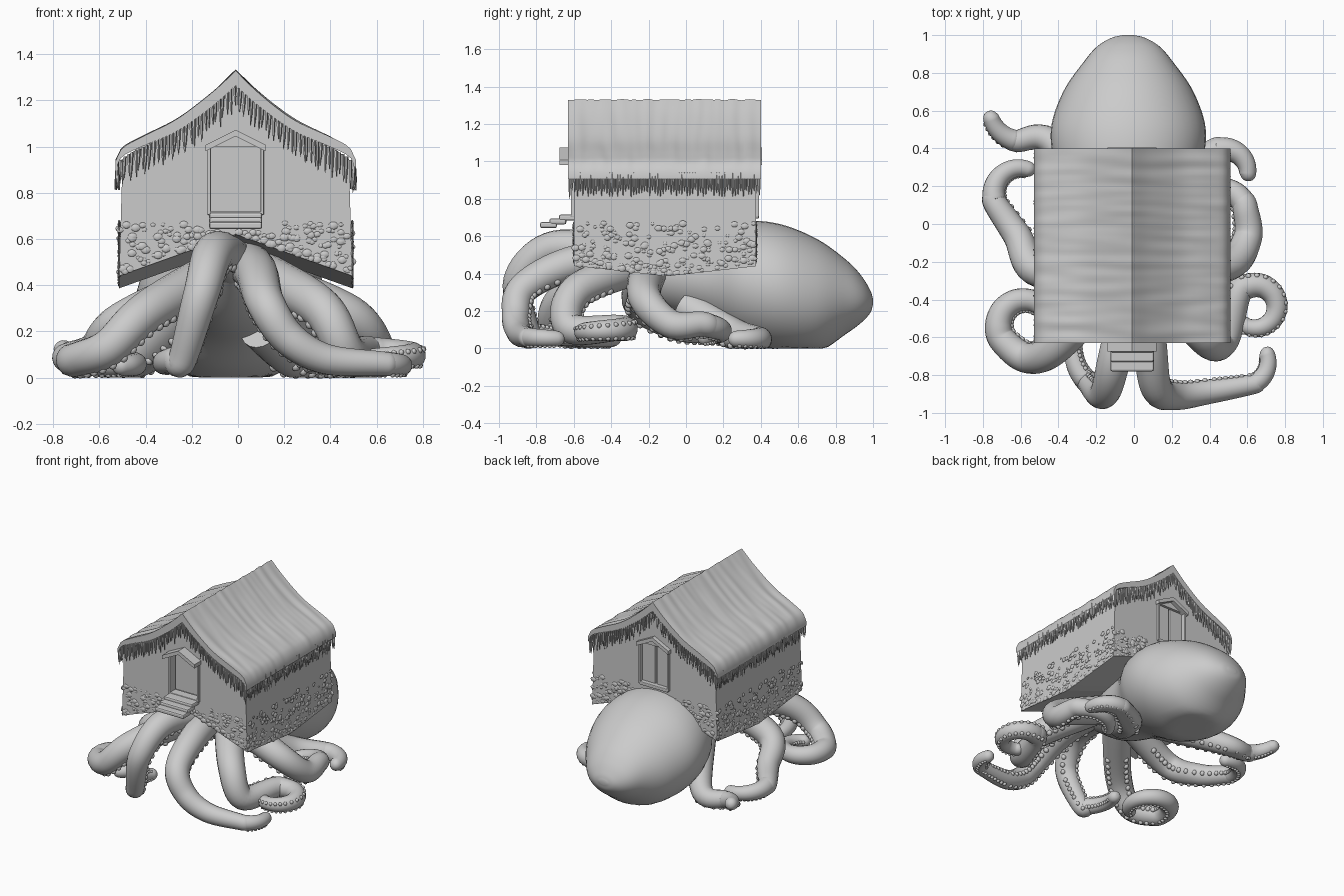
import bpy
import math
import random
from mathutils import Vector, Matrix, noise

random.seed(4)
if "Cube" in bpy.data.objects:
    bpy.data.objects.remove(bpy.data.objects["Cube"])

CLAY = (0.6, 0.6, 0.6, 1)
mat = bpy.data.materials.new("clay grey")
mat.use_nodes = True
mat.diffuse_color = CLAY
mat.node_tree.nodes["Principled BSDF"].inputs["Base Color"].default_value = CLAY


def add_mesh(name, verts, faces, angle):
    me = bpy.data.meshes.new(name)
    me.from_pydata(verts, [], faces)
    me.materials.append(mat)
    if angle:
        me.shade_smooth()
        me.set_sharp_from_angle(angle=math.radians(angle))
    ob = bpy.data.objects.new(name, me)
    bpy.context.collection.objects.link(ob)
    return ob


def loft(name, rings, angle=40):
    """Skin closed rings of equal size and cap both ends; angle 0 leaves it flat."""
    n = len(rings[0])
    verts = [v for ring in rings for v in ring]
    faces = [tuple(range(n))[::-1], tuple(range(len(verts) - n, len(verts)))]
    for i in range(len(rings) - 1):
        for j in range(n):
            k = (j + 1) % n
            faces.append((i * n + j, i * n + k, i * n + n + k, i * n + n + j))
    return add_mesh(name, verts, faces, angle)


def prism(name, outline, front, back):
    return loft(name, [[(x, y, z) for x, z in outline] for y in (back, front)], 0)


def box(name, x0, x1, front, back, z0, z1, bevel=0.005):
    ob = prism(name, [(x0, z0), (x1, z0), (x1, z1), (x0, z1)], front, back)
    if bevel:
        mod = ob.modifiers.new("bevel", "BEVEL")
        mod.width, mod.segments = bevel, 2
    return ob


def scatter(name, template, matrices):
    """Join many transformed copies of one small shape."""
    verts, faces = [], []
    for m in matrices:
        base = len(verts)
        verts += [m @ v for v in template[0]]
        faces += [tuple(base + i for i in f) for f in template[1]]
    add_mesh(name, verts, faces, 60)


def circle(count):
    turns = [2 * math.pi * k / count for k in range(count)]
    return [(math.cos(a), math.sin(a)) for a in turns]


def solid_of_rings(profile, seg):
    """Small turned shape from (radius, height) pairs, listed top down."""
    verts = [Vector((r * c, r * s, z)) for r, z in profile for c, s in circle(seg)]
    faces = [tuple(range(seg)), tuple(range(len(verts) - seg, len(verts)))[::-1]]
    for a in range(0, len(verts) - seg, seg):
        for s in range(seg):
            t = (s + 1) % seg
            faces.append((a + s, a + seg + s, a + seg + t, a + t))
    return verts, faces


def spline(pts, steps):
    """Catmull-Rom curve through points of any dimension."""
    p = [Vector(q) for q in pts]
    p = [2 * p[0] - p[1]] + p + [2 * p[-1] - p[-2]]
    out = []
    for i in range(1, len(p) - 2):
        a, b, c, d = p[i - 1:i + 3]
        for k in range(steps):
            t = k / steps
            out.append(b + t * ((c - a) + t * ((2 * a - 5 * b + 4 * c - d) + t * (3 * b - a - 3 * c + d))) / 2)
    return out + [p[-2]]


# Roof: thick thatch with a sagging slope
CX, EAVE, FRONT, BACK = -0.01, 0.52, -0.63, 0.4
SLOPE = spline([(0, 1.33), (0.1, 1.235), (0.25, 1.12), (0.4, 1.045), (0.49, 0.995), (EAVE, 0.94)], 5)


def roof_z(x):
    x = min(abs(x), EAVE)
    for (a, za), (b, zb) in zip(SLOPE, SLOPE[1:]):
        if x <= b:
            return za + (zb - za) * (x - a) / (b - a)
    return SLOPE[-1].y


xs = [EAVE * i / 24 for i in range(-24, 25)]
rings = []
for j in range(71):
    y = BACK + (FRONT - BACK) * j / 70
    top = [(CX + x, y, roof_z(x) + 0.007 * noise.noise(Vector((x * 3, y * 22, 0)))) for x in xs]
    under = [(CX + x, y, roof_z(x) - 0.065 + 0.03 * abs(x) / EAVE) for x in xs]
    rings.append(under + top[::-1])
loft("thatched_roof", rings, 50)

# Straw fringe hanging under gables and eaves
spots = []
for i in range(66):
    x = EAVE * ((2 * i + 1) / 66 - 1)
    spots += [(CX + x, y, roof_z(x) - 0.045) for y in (FRONT + 0.008, BACK - 0.008)]
for i in range(72):
    y = FRONT + (BACK - FRONT) * (i + 0.5) / 72
    spots += [(CX + s * (EAVE - 0.007), y, 0.94) for s in (-1, 1)]
scatter("straw_fringe", solid_of_rings([(1, 0), (0.85, -0.6), (0.2, -1)], 5), [
    Matrix.Translation(p) @ Matrix.Rotation(random.uniform(-0.08, 0.08), 4, "Y")
    @ Matrix.Diagonal((0.007, 0.007, random.uniform(0.09, 0.13), 1)) for p in spots])

# House walls with a vaulted, sagging underside
WALL_FRONT, WALL_BACK, HALF = -0.6, 0.375, 0.505


def floor_z(x, y):
    return 0.385 + 0.055 * min(1, abs(y + 0.1) / 0.48) + 0.18 * max(0, 1 - abs(x) / HALF)


rings = []
for j in range(13):
    y = WALL_BACK + (WALL_FRONT - WALL_BACK) * j / 12
    across = [HALF * i / 6 for i in range(-6, 7)]
    rings.append([(CX + x, y, floor_z(x, y)) for x in across]
                 + [(CX + x * 0.97, y, roof_z(x) - 0.03) for x in across[::-1]])
walls = loft("house_walls", rings, 0)

# Doorways front and back
LEFT, RIGHT, SILL, HEAD = 0.105, -0.125, 0.715, 1.0


def span(wall, out, depth, s):
    """Front and back of a part set on a wall facing s."""
    return sorted((wall + s * out, wall - s * depth))


for label, s, wall, reach in (("front", -1, WALL_FRONT, 0.075), ("back", 1, WALL_BACK, 0.03)):
    cutter = box(label + "_door_cutter", RIGHT, LEFT, *span(wall, 0.1, 0.06, s), SILL, HEAD, 0)
    cutter.hide_render = True
    cutter.hide_set(True)
    cut = walls.modifiers.new(label + " doorway", "BOOLEAN")
    cut.operation, cut.object, cut.solver = "DIFFERENCE", cutter, "EXACT"
    gable = [(RIGHT - 0.015, 0.98), (CX, 1.045), (LEFT + 0.015, 0.98)]
    prism(label + "_door_hood", gable + [(x, z + 0.028) for x, z in gable[::-1]], *span(wall, reach, 0.03, s))
    frame = span(wall, 0.015, 0.05, s)
    for side, x in (("left", LEFT), ("right", RIGHT)):
        box(f"{label}_{side}_jamb", x - 0.007, x + 0.007, *frame, SILL - 0.01, HEAD, 0.003)
    box(label + "_sill", RIGHT, LEFT, *frame, SILL - 0.02, SILL + 0.005)
for side, x0, x1 in (("right", RIGHT, CX - 0.006), ("left", CX + 0.006, LEFT)):
    box(f"back_{side}_door_leaf", x0, x1, 0.31, 0.36, SILL, HEAD)

# Front steps
for i in range(3):
    y, z = -0.68 - 0.05 * i, SILL - 0.02 * i
    box(f"step_{i + 1}", RIGHT, LEFT, y, y + 0.09, z - 0.032, z, 0.01)

# Rubble stones sunk into the lower walls
pebble = solid_of_rings([(math.sin(math.pi * a / 12), math.cos(math.pi * a / 12)) for a in (1, 3, 6, 9, 11)], 8)
stones = []
for i in range(800):
    if i % 2:
        x, y, shape = random.uniform(-HALF, HALF), random.choice((WALL_FRONT, WALL_BACK)), (1, 0.3, 0.8)
    else:
        x, y, shape = random.choice((-HALF, HALF)), random.uniform(WALL_FRONT, WALL_BACK), (0.3, 1, 0.8)
    low = floor_z(x, y) + 0.01
    z = low + random.random() ** 1.4 * max(0.02, 0.67 - low)
    if abs(x) > 0.14 or z < 0.63:
        size = Vector(shape) * random.uniform(0.009, 0.022)
        stones.append(Matrix.Translation((CX + x, y, z)) @ Matrix.Diagonal((*size, 1)))
scatter("rubble_stones", pebble, stones)

# Octopus body: depth, top, bottom and half width of each section
BODY = [(1, 0.265, 0.235, 0.03), (0.985, 0.31, 0.19, 0.09), (0.94, 0.385, 0.14, 0.165), (0.86, 0.47, 0.08, 0.235),
        (0.7, 0.585, -0.02, 0.345), (0.5, 0.665, -0.025, 0.41), (0.3, 0.68, 0.03, 0.38), (0.1, 0.63, 0.14, 0.27),
        (-0.2, 0.6, 0.24, 0.19), (-0.48, 0.5, 0.44, 0.03)]
loft("octopus_body", [[(half * c - 0.03, y, max(0, (top + low + (top - low) * s) / 2)) for c, s in circle(40)]
                      for y, top, low, half in spline(BODY, 6)], 60)

# Arms: a path from under the house, then a curl that settles at height end
suckers = []


def arm(name, path, turn, length, end=0.05):
    knots = [Vector(p) for p in path]
    step = knots[-1] - knots[-2]
    heading, lift = math.atan2(step.y, step.x), knots[-1].z
    for i in range(1, 9):
        heading += math.radians(turn) / 8
        move = Vector((math.cos(heading), math.sin(heading), 0)) * length / 8
        knots.append(knots[-1] + move)
        knots[-1].z = lift + (end - lift) * i / 8
    pts = spline(knots, 9)
    dist = [0]
    for a, b in zip(pts, pts[1:]):
        dist.append(dist[-1] + (b - a).length)
    belly, rings, due = Vector((0, 0, -1)), [], 0.25
    for i, p in enumerate(pts):
        along = (pts[min(i + 1, len(pts) - 1)] - pts[max(i - 1, 0)]).normalized()
        belly = (belly - along * belly.dot(along)).normalized()
        side = along.cross(belly)
        r = 0.1 - 0.06 * (dist[i] / dist[-1]) ** 1.5
        left = min(1, (dist[-1] - dist[i]) / r)
        tip = max(0.05, math.sqrt(1 - (1 - left) ** 2))
        ring = [p + (belly * c + side * s) * r * tip for c, s in circle(18)]
        rings.append([(v.x, v.y, max(0, v.z)) for v in ring])
        if dist[i] > due and left == 1:
            due = dist[i] + 0.45 * r
            for s in (-1, 1):
                v = p + (belly + side * s * 0.9) * r * 0.7
                v.z = max(v.z, 0.013)
                suckers.append(Matrix.Translation(v) @ Matrix.Scale(0.19 * r + 0.003, 4))
    loft(name, rings, 70)


arm("front_right_arm", [(0, -.3, .48), (-.1, -.7, .54), (-.16, -.9, .36), (-.24, -.84, .08)], -80, .34)
arm("front_left_arm", [(.03, -.25, .5), (.08, -.62, .45), (.12, -.87, .32), (.22, -.91, .17), (.38, -.89, .08),
                       (.62, -.85, .06)], 110, .24)
arm("fore_right_arm", [(-.1, -.3, .45), (-.4, -.64, .28), (-.56, -.71, .13), (-.69, -.62, .08)], -290, .68)
arm("fore_left_arm", [(.1, -.25, .45), (.36, -.59, .3), (.47, -.62, .11), (.55, -.37, .11)], -290, .57, .08)
arm("mid_right_arm", [(-.1, -.2, .42), (-.5, -.25, .24), (-.62, -.06, .12), (-.73, .1, .09)], -150, .36)
arm("mid_left_arm", [(.1, -.2, .42), (.48, -.22, .27), (.6, -.08, .13), (.59, .08, .13)], 160, .4)
arm("rear_right_arm", [(-.1, -.05, .35), (-.42, .42, .08), (-.62, .44, .07)], -75, .23, .13)
arm("rear_left_arm", [(.1, 0, .22), (.25, .25, .08), (.42, .38, .05)], -140, .3)
scatter("suckers", pebble, suckers)
